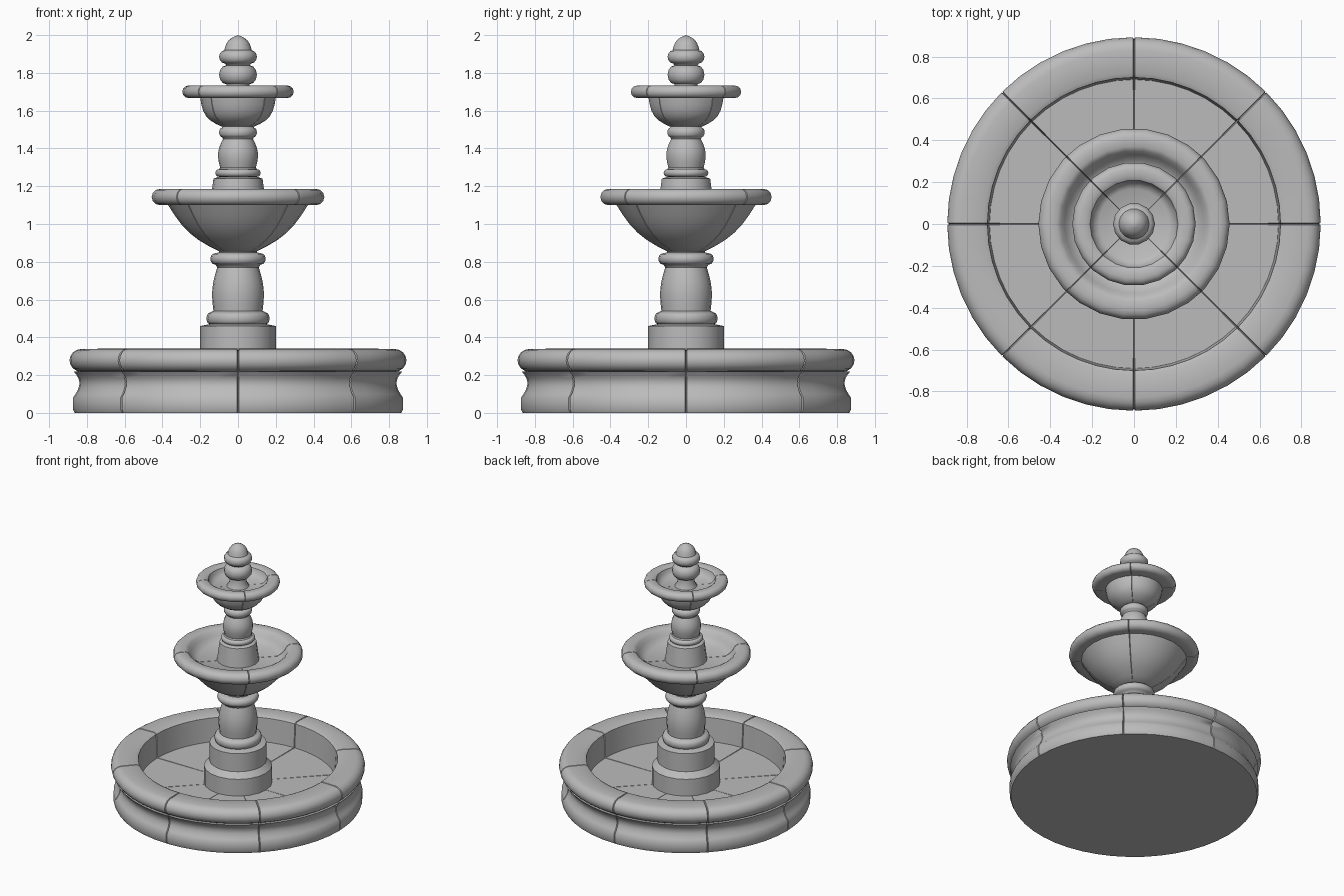
import bpy, bmesh
from math import pi, tau, cos, sin, radians
from mathutils import Vector

cube = bpy.data.objects.get("Cube")
if cube:
    bpy.data.objects.remove(cube)

# One plain stone colour
stone = bpy.data.materials.new("grey stone")
stone.use_nodes = True
grey = (0.5, 0.5, 0.5, 1)
stone.diffuse_color = grey
stone.node_tree.nodes["Principled BSDF"].inputs["Base Color"].default_value = grey


def roll(radius, height, out, up, steps=6):
    """Half-round moulding, traced from its underside to its top."""
    turns = [pi * (i / steps - 0.5) for i in range(steps + 1)]
    return [(radius + out * cos(t), height + up * sin(t)) for t in turns]


def bow(start, end, bulge, steps=6):
    """Curved line that swells outward by bulge at its middle."""
    start, end = Vector(start), Vector(end)
    along = end - start
    outward = Vector((along.y, -along.x)).normalized()
    shares = [i / steps for i in range(steps + 1)]
    return [tuple(start + along * s + outward * bulge * sin(pi * s)) for s in shares]


def lathe(name, profile, sides, joints=0, groove=0.01):
    """Turn a profile of (radius, height) about z, with grooves at evenly spaced joints."""
    points = [Vector(p) for p in profile]
    half = groove / 2 / max(p.x for p in points)
    if joints:
        start = 0 if joints > 4 else pi / joints
        cuts = [start + tau * j / joints for j in range(joints)]
    else:
        cuts = []
    columns = [(tau * i / sides, 0) for i in range(sides)]
    columns = [c for c in columns if all(abs(c[0] - cut) > 2 * half for cut in cuts)]
    for cut in cuts:
        columns += [(cut - half, 0), (cut, groove), (cut + half, 0)]
    columns.sort()

    bm = bmesh.new()
    rings = []
    for angle, inset in columns:
        ring = []
        for i, point in enumerate(points):
            along = points[min(i + 1, len(points) - 1)] - points[max(i - 1, 0)]
            outward = Vector((along.y, -along.x)).normalized()
            if point.x > 0 and point.y > 0:
                point = point - outward * inset
            ring.append(bm.verts.new((point.x * cos(angle), point.x * sin(angle), point.y)))
        rings.append(ring)
    for k, ring in enumerate(rings):
        after = rings[(k + 1) % len(rings)]
        for i in range(len(points) - 1):
            bm.faces.new((ring[i], after[i], after[i + 1], ring[i + 1]))
    bmesh.ops.remove_doubles(bm, verts=bm.verts, dist=0.0001)
    bmesh.ops.recalc_face_normals(bm, faces=bm.faces)

    mesh = bpy.data.meshes.new(name)
    bm.to_mesh(mesh)
    bm.free()
    mesh.materials.append(stone)
    obj = bpy.data.objects.new(name, mesh)
    bpy.context.collection.objects.link(obj)
    bpy.ops.object.select_all(action="DESELECT")
    obj.select_set(True)
    bpy.context.view_layer.objects.active = obj
    bpy.ops.object.shade_smooth_by_angle(angle=radians(40))


def bowl(name, foot, lip, rim_radius, rim_height, inner, floor, sides):
    """Raised bowl: bellied underside, rounded rim and a shallow dished inside."""
    thick = rim_height - lip[1]
    underside = [(0, foot[1])] + bow(foot, lip, bulge=0.033)
    rim = roll(rim_radius - thick, rim_height, out=thick, up=thick)
    inside = [(inner + thick / 2, rim_height + thick), (inner, rim_height + thick * 0.7)]
    dish = bow(inside[-1], (inner * 0.8, floor), bulge=-0.01, steps=3)
    lathe(name, underside + rim + inside[:1] + dish + [(0, floor)],
          sides, joints=4, groove=thick / 6)


# Ground pool: foot, hollow waist, rounded coping, inner wall and floor
pool_foot = [(0, 0), (0.865, 0), (0.874, 0.02), (0.874, 0.08)]
pool_waist = bow((0.86, 0.1), (0.87, 0.22), bulge=-0.026)
pool_coping = roll(radius=0.83, height=0.278, out=0.062, up=0.06, steps=8)
pool_inside = [(0.72, 0.34), (0.7, 0.33), (0.69, 0.15), (0, 0.15)]
lathe("pool_basin", pool_foot + pool_waist + pool_coping + pool_inside, sides=48, joints=8)

# Lower pedestal: stepped plinth, ring, vase-shaped shaft and collar
lower_plinth = [(0.24, 0.14), (0.24, 0.28), (0.2, 0.32), (0.2, 0.46)]
lower_ring = roll(radius=0.15, height=0.5, out=0.017, up=0.03)
lower_shaft = bow((0.13, 0.54), (0.11, 0.77), bulge=0.016)
lower_collar = roll(radius=0.12, height=0.815, out=0.027, up=0.03)
lathe("lower_pedestal",
      lower_plinth + lower_ring + lower_shaft + lower_collar + [(0.1, 0.85), (0.1, 0.9)],
      sides=20)

bowl("middle_bowl", foot=(0.1, 0.855), lip=(0.37, 1.1), rim_radius=0.457,
     rim_height=1.143, inner=0.35, floor=1.1, sides=26)

# Upper pedestal: the same build, smaller
upper_plinth = [(0.15, 1.09), (0.13, 1.24)]
upper_ring = roll(radius=0.1, height=1.27, out=0.02, up=0.02)
upper_shaft = bow((0.095, 1.3), (0.08, 1.45), bulge=0.018)
upper_collar = roll(radius=0.085, height=1.485, out=0.015, up=0.025)
lathe("upper_pedestal",
      upper_plinth + upper_ring + upper_shaft + upper_collar + [(0.08, 1.52), (0.08, 1.56)],
      sides=18)

bowl("top_bowl", foot=(0.085, 1.515), lip=(0.2, 1.667), rim_radius=0.295,
     rim_height=1.7, inner=0.21, floor=1.67, sides=22)

# Finial: neck, two rounded beads and a pointed cap
finial_neck = [(0.085, 1.66), (0.062, 1.7)]
lower_bead = roll(radius=0.062, height=1.79, out=0.038, up=0.05)
upper_bead = roll(radius=0.07, height=1.885, out=0.03, up=0.035)
finial_cap = bow((0.073, 1.92), (0, 2), bulge=0.018)
lathe("finial", finial_neck + lower_bead + upper_bead + finial_cap, sides=14)
